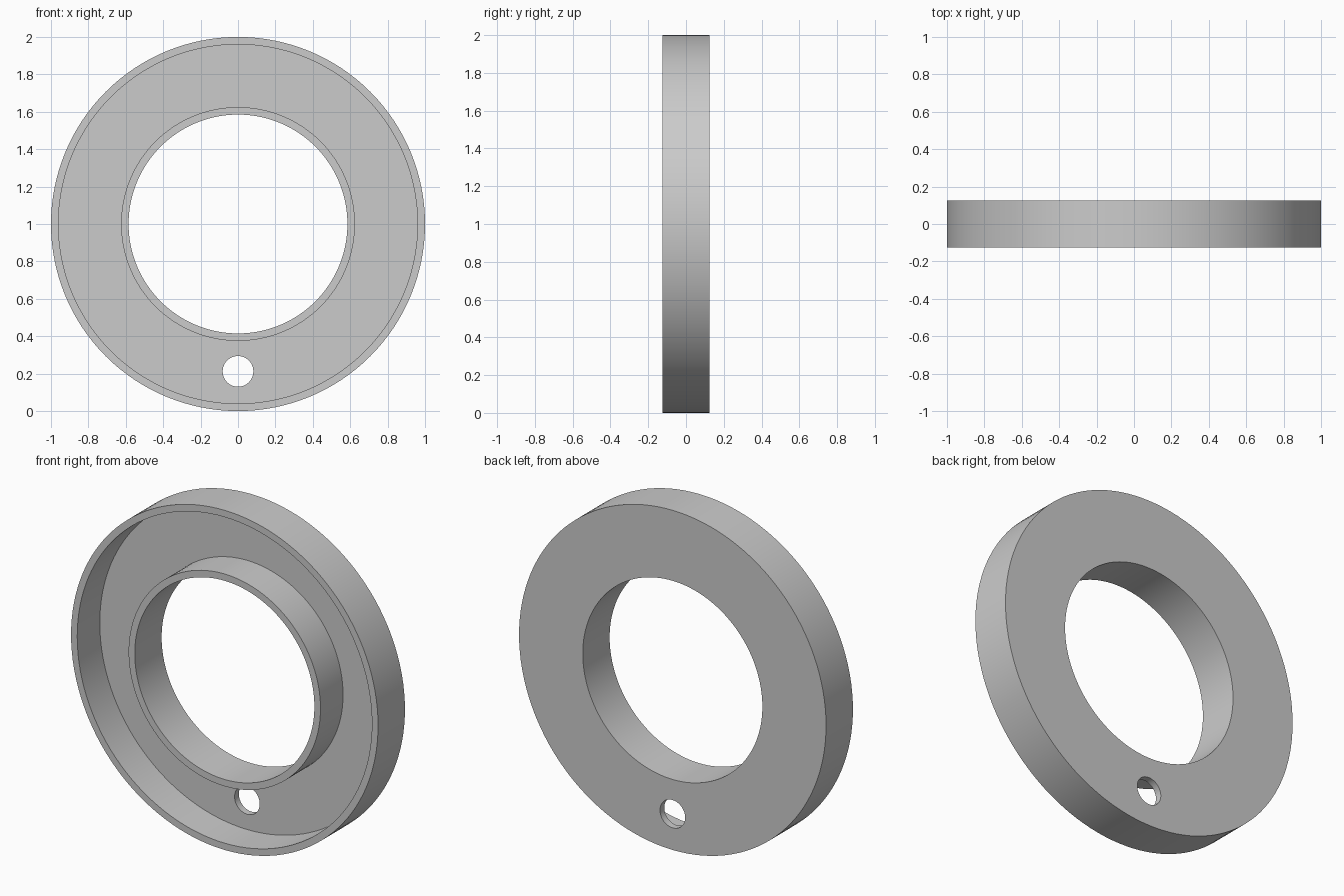
import bpy, bmesh, math
from mathutils import Matrix, Vector

cube = bpy.data.objects.get("Cube")
if cube:
    bpy.data.objects.remove(cube, do_unlink=True)

SEGMENTS = 128
OUTER, INNER, WALL = 1.0, 0.585, 0.04
HALF, FLOOR = 0.125, 0.04
HOLE_Z, HOLE_R = 0.212, 0.082

grey = bpy.data.materials.new("plain grey")
grey.use_nodes = True
color = (0.6, 0.6, 0.6, 1)
grey.diffuse_color = color
grey.node_tree.nodes["Principled BSDF"].inputs["Base Color"].default_value = color


def make_object(name, bm):
    bmesh.ops.recalc_face_normals(bm, faces=bm.faces)
    mesh = bpy.data.meshes.new(name)
    bm.to_mesh(mesh)
    bm.free()
    mesh.materials.append(grey)
    obj = bpy.data.objects.new(name, mesh)
    bpy.context.collection.objects.link(obj)
    return obj


# Channel ring: a U-shaped section, open to the front, turned about the y axis
step = HALF - FLOOR
section = [(INNER, HALF), (OUTER, HALF), (OUTER, -HALF), (OUTER - WALL, -HALF),
           (OUTER - WALL, step), (INNER + WALL, step), (INNER + WALL, -HALF), (INNER, -HALF)]
bm = bmesh.new()
verts = [bm.verts.new((r, y, 0)) for r, y in section]
edges = [bm.edges.new((v, verts[i - 1])) for i, v in enumerate(verts)]
bmesh.ops.spin(bm, geom=verts + edges, cent=(0, 0, 0), axis=(0, 1, 0),
               angle=math.tau, steps=SEGMENTS, use_merge=False)
bmesh.ops.remove_doubles(bm, verts=bm.verts, dist=0.0001)
bmesh.ops.translate(bm, verts=bm.verts, vec=Vector((0, 0, 1)))
ring = make_object("channel_ring", bm)

# Round hole through the floor at the bottom of the ring
bm = bmesh.new()
place = Matrix.Translation((0, step + FLOOR / 2, HOLE_Z)) @ Matrix.Rotation(math.pi / 2, 4, "X")
bmesh.ops.create_cone(bm, cap_ends=True, segments=48, radius1=HOLE_R, radius2=HOLE_R,
                      depth=FLOOR * 3, matrix=place)
cutter = make_object("hole_cutter", bm)
cutter.hide_render = True

cut = ring.modifiers.new("floor_hole", "BOOLEAN")
cut.operation = "DIFFERENCE"
cut.solver = "EXACT"
cut.object = cutter

bpy.ops.object.select_all(action="DESELECT")
ring.select_set(True)
bpy.context.view_layer.objects.active = ring
bpy.ops.object.modifier_apply(modifier=cut.name)
bpy.data.objects.remove(cutter, do_unlink=True)
bpy.ops.object.shade_smooth_by_angle(angle=math.radians(30))
